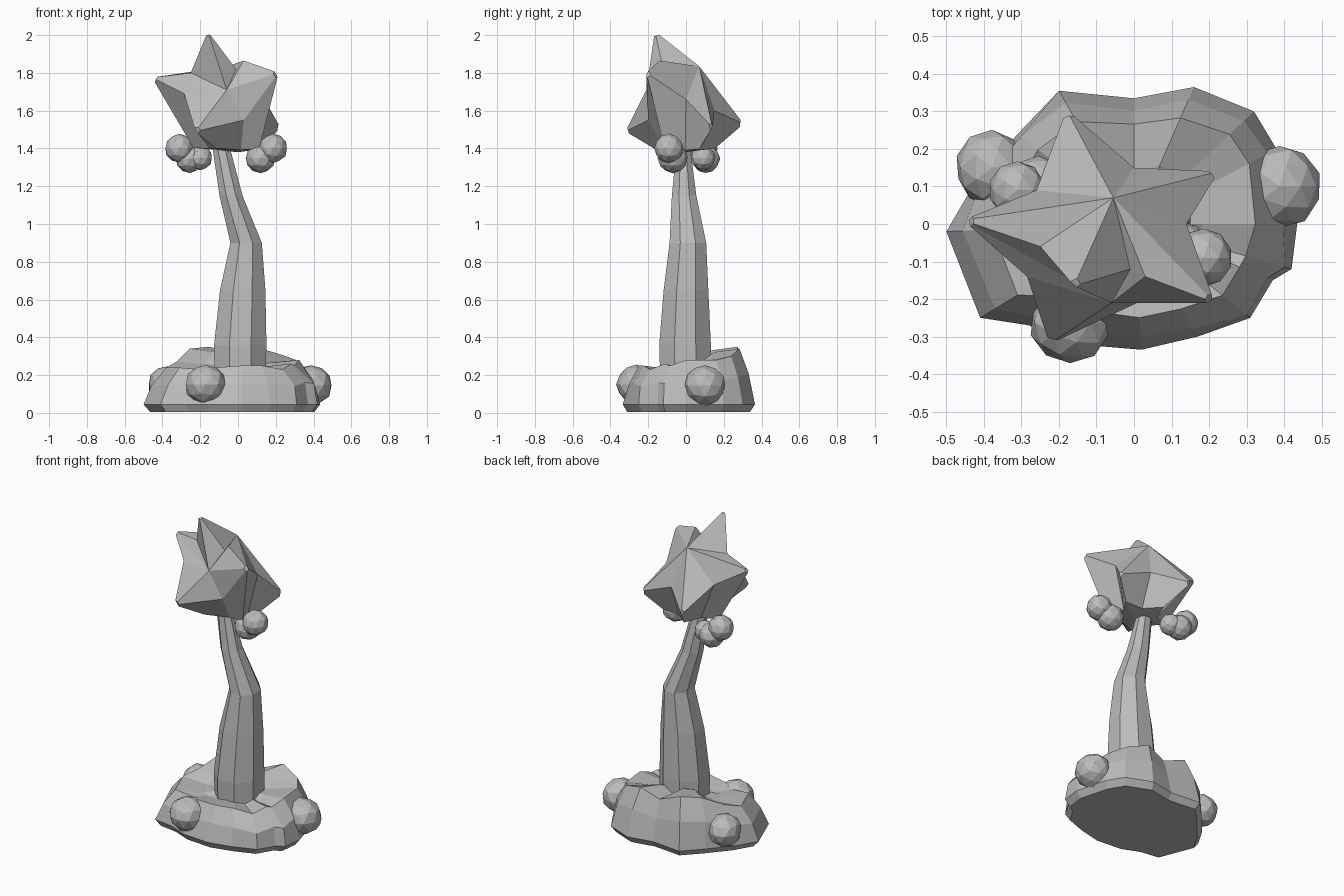
import bpy, bmesh, math, random
from mathutils import Vector

if "Cube" in bpy.data.objects:
    bpy.data.objects.remove(bpy.data.objects["Cube"])

random.seed(4)
grey = bpy.data.materials.new("plain grey")
grey.diffuse_color = (0.5, 0.5, 0.5, 1)
grey.use_nodes = True
grey.node_tree.nodes["Principled BSDF"].inputs["Base Color"].default_value = grey.diffuse_color


def finish(bm, name):
    bmesh.ops.recalc_face_normals(bm, faces=bm.faces[:])
    me = bpy.data.meshes.new(name)
    bm.to_mesh(me)
    bm.free()
    me.materials.append(grey)
    ob = bpy.data.objects.new(name, me)
    bpy.context.collection.objects.link(ob)
    return ob


def loft(name, rings):
    """Skin a list of equal rings and cap both ends."""
    bm = bmesh.new()
    vs = [[bm.verts.new(p) for p in r] for r in rings]
    n = len(rings[0])
    for a, b in zip(vs, vs[1:]):
        for i in range(n):
            j = (i + 1) % n
            bm.faces.new((a[i], a[j], b[j], b[i]))
    bm.faces.new(vs[0][::-1])
    mid = bm.verts.new(sum((v.co for v in vs[-1]), Vector()) / n)
    for i in range(n):
        bm.faces.new((vs[-1][i], vs[-1][(i + 1) % n], mid))
    return finish(bm, name)


def ball(name, c, r, wobble=0.04):
    bm = bmesh.new()
    bmesh.ops.create_icosphere(bm, subdivisions=2, radius=r)
    for v in bm.verts:
        v.co = v.co * (1 + random.uniform(-wobble, wobble)) + Vector(c)
    return finish(bm, name)


# Rocky base: outline points (x, y, shoulder height)
outline = [(-.50, -.02, .24), (-.41, -.25, .24), (-.28, -.27, .23), (-.16, -.32, .24),
           (.02, -.335, .25), (.17, -.30, .25), (.31, -.25, .23), (.37, -.15, .26),
           (.42, -.12, .25), (.435, 0, .28), (.38, .20, .28), (.32, .30, .30),
           (.16, .365, .34), (0, .335, .29), (-.20, .355, .35), (-.31, .24, .34),
           (-.43, .10, .27)]
rings = []
for s, zf in ((.93, None), (1, None), (.94, .62), (.74, 1), (.42, .95)):
    ring = []
    for i, (x, y, h) in enumerate(outline):
        k = s * (1 if zf is None else 1 + random.uniform(-.05, .04))
        if s == .74 and y > .18:      # the back rocks are steeper
            k += .06
        z = (0.005 if s == .93 else .045) if zf is None else h * zf
        ring.append((x * k, y * k, z))
    rings.append(ring)
loft("rock_base", rings)

# Boulders around the base
for i, (c, r) in enumerate([((-.17, -.262, .15), .107), ((.388, .10, .145), .11),
                            ((-.378, .15, .15), .098)]):
    ball(f"boulder_{i + 1}", c, r)

# Leaning eight-sided trunk: (z, x, y, x radius, y radius)
path = [(.10, .01, 0, .145, .145), (.36, .012, -.005, .15, .148), (.65, .025, 0, .13, .128),
        (.90, .043, .01, .09, .105), (1.15, -.037, -.01, .066, .07),
        (1.40, -.088, -.014, .05, .04), (1.55, -.10, -.014, .035, .03)]
loft("trunk", [[(x + rx * math.cos(a), y + ry * math.sin(a), z)
                for a in [math.tau * (i + .5) / 8 for i in range(8)]]
               for z, x, y, rx, ry in path])

# Star shaped crown: tips, valleys between them, and centres of the two star fans
P = {
    "t1": (-.16, -.165, 2.02), "t2": (-.455, .01, 1.775), "t3": (.215, -.21, 1.80),
    "t4": (-.225, -.32, 1.49), "t5": (-.18, .305, 1.53), "t6": (.225, .14, 1.51),
    "v12": (-.25, -.06, 1.80), "v25": (-.26, .09, 1.66), "v56": (0, .15, 1.60),
    "v36": (.14, 0, 1.66), "v13": (-.01, -.12, 1.82), "p": (.03, -.14, 1.865),
    "v34": (.03, -.20, 1.55), "v24": (-.285, -.14, 1.69),
    "back": (-.055, .07, 1.835), "front": (-.06, -.21, 1.71),
}
bm = bmesh.new()
V = {k: bm.verts.new(c) for k, c in P.items()}


def fan(centre, loop):
    for a, b in zip(loop, loop[1:] + loop[:1]):
        bm.faces.new((centre, a, b))


fan(V["back"], [V[k] for k in "t1 v12 t2 v25 t5 v56 t6 v36 t3 p v13".split()])
fan(V["front"], [V[k] for k in "t1 v13 p t3 v34 t4 v24 t2 v12".split()])
# Underside: step in to a small flat bottom
rim = [V[k] for k in "t2 v24 t4 v34 t3 v36 t6 v56 t5 v25".split()]
base = Vector((0, -.01, 1.38))
low = []
for v in rim:
    q = v.co.lerp(base, .48)
    low.append(bm.verts.new((q.x, q.y, 1.385 + .08 * (q.xy - base.xy).length)))
for i in range(len(rim)):
    j = (i + 1) % len(rim)
    bm.faces.new((rim[i], rim[j], low[j], low[i]))
fan(bm.verts.new(base), low)
bmesh.ops.recalc_face_normals(bm, faces=bm.faces[:])
# Blunt the tips
bmesh.ops.bevel(bm, geom=[V[f"t{i}"] for i in range(1, 7)], offset=.028, segments=1,
                affect='VERTICES')
finish(bm, "leaf_crown")

# Round fruits hanging under the crown
for i, (c, r) in enumerate([((-.31, .09, 1.40), .077), ((-.255, .105, 1.345), .075),
                            ((-.20, .09, 1.35), .065), ((.185, -.09, 1.40), .077),
                            ((.12, -.07, 1.35), .08)]):
    ball(f"fruit_{i + 1}", c, r, .02)
